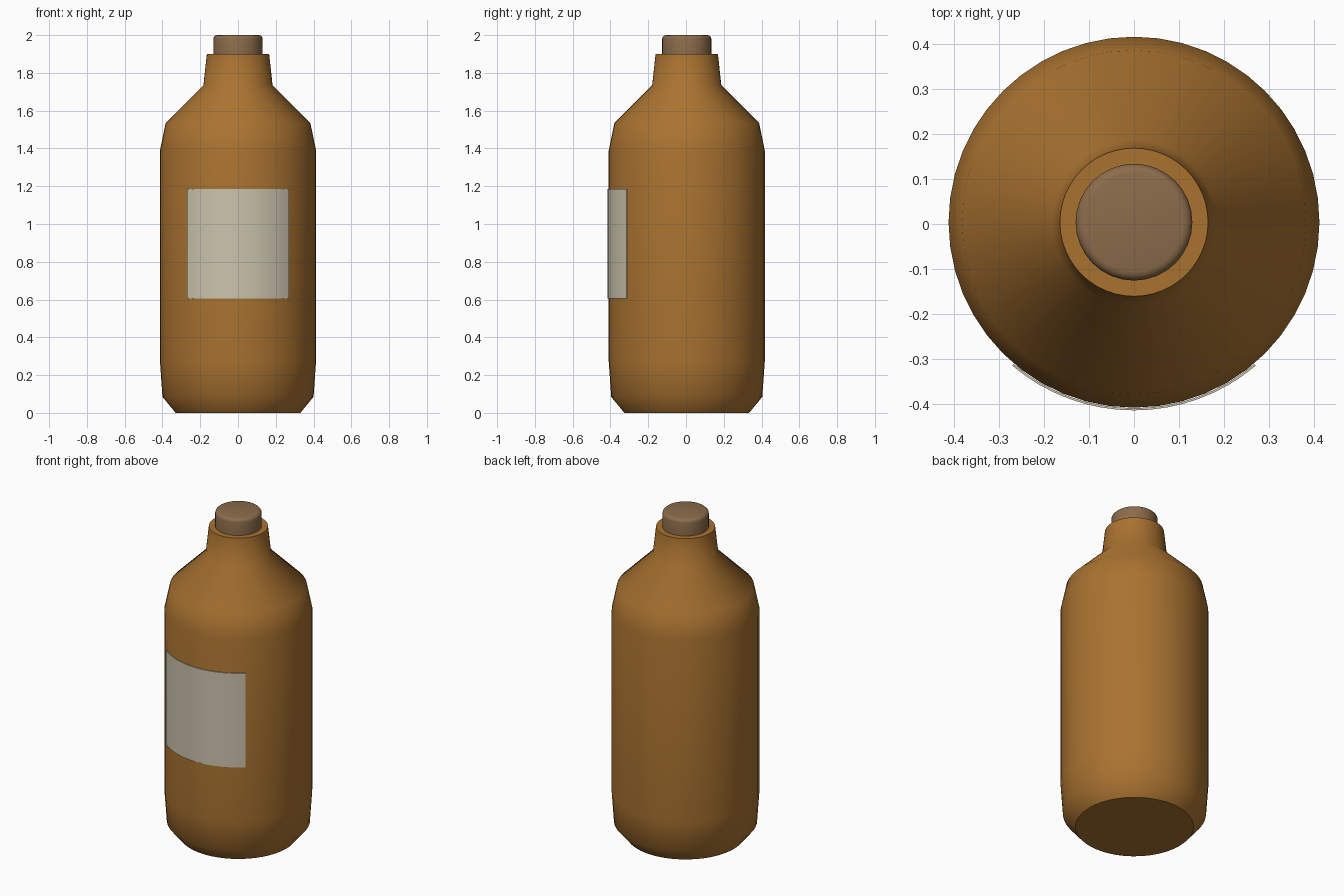
import bpy, bmesh
from math import sin, cos, pi, radians

if "Cube" in bpy.data.objects:
    bpy.data.objects.remove(bpy.data.objects["Cube"])

CY = 0.004  # the label sticks out at the front, so the bottle sits slightly back


def finish(name, bm, color, angle=35):
    bmesh.ops.recalc_face_normals(bm, faces=bm.faces)
    me = bpy.data.meshes.new(name)
    bm.to_mesh(me)
    bm.free()
    ob = bpy.data.objects.new(name, me)
    bpy.context.collection.objects.link(ob)
    mat = bpy.data.materials.new(name + "_colour")
    mat.diffuse_color = (*color, 1)
    mat.use_nodes = True
    mat.node_tree.nodes["Principled BSDF"].inputs["Base Color"].default_value = mat.diffuse_color
    me.materials.append(mat)
    ob.location.y = CY
    bpy.ops.object.select_all(action='DESELECT')
    ob.select_set(True)
    bpy.context.view_layer.objects.active = ob
    bpy.ops.object.shade_smooth_by_angle(angle=radians(angle))
    return ob


def lathe(name, profile, sides, color, angle):
    """Revolve (radius, height) points round z and cap both ends."""
    bm = bmesh.new()
    rings = [[bm.verts.new((r * cos(2 * pi * i / sides), r * sin(2 * pi * i / sides), z))
              for i in range(sides)] for r, z in profile]
    for a, b in zip(rings, rings[1:]):
        for i in range(sides):
            j = (i + 1) % sides
            bm.faces.new((a[i], a[j], b[j], b[i]))
    bm.faces.new(rings[0])
    bm.faces.new(rings[-1])
    return finish(name, bm, color, angle)


# glass body with shoulder and neck
lathe("bottle_body", [(0.33, 0), (0.40, 0.085), (0.413, 0.27), (0.413, 1.39),
                      (0.383, 1.535), (0.183, 1.735), (0.165, 1.90)],
      48, (0.40, 0.17, 0.03), 50)

# stopper with a rounded top edge
R, H, B = 0.13, 2.0, 0.02
edge = [(R - B + B * cos(t * pi / 6), H - B + B * sin(t * pi / 6)) for t in range(4)]
lathe("stopper", [(R, 1.895)] + edge, 32, (0.26, 0.15, 0.07), 50)

# curved paper label wrapped on the front
bm = bmesh.new()
N, HALF = 16, radians(40.3)
cols = []
for i in range(N + 1):
    a = -pi / 2 - HALF + 2 * HALF * i / N
    cols.append([bm.verts.new((r * cos(a), r * sin(a), z))
                 for r, z in ((0.414, 0.605), (0.419, 0.605), (0.419, 1.185), (0.414, 1.185))])
for a, b in zip(cols, cols[1:]):
    for k in range(4):
        m = (k + 1) % 4
        bm.faces.new((a[k], a[m], b[m], b[k]))
bm.faces.new(cols[0])
bm.faces.new(cols[-1])
finish("label", bm, (0.60, 0.55, 0.42), 30)
